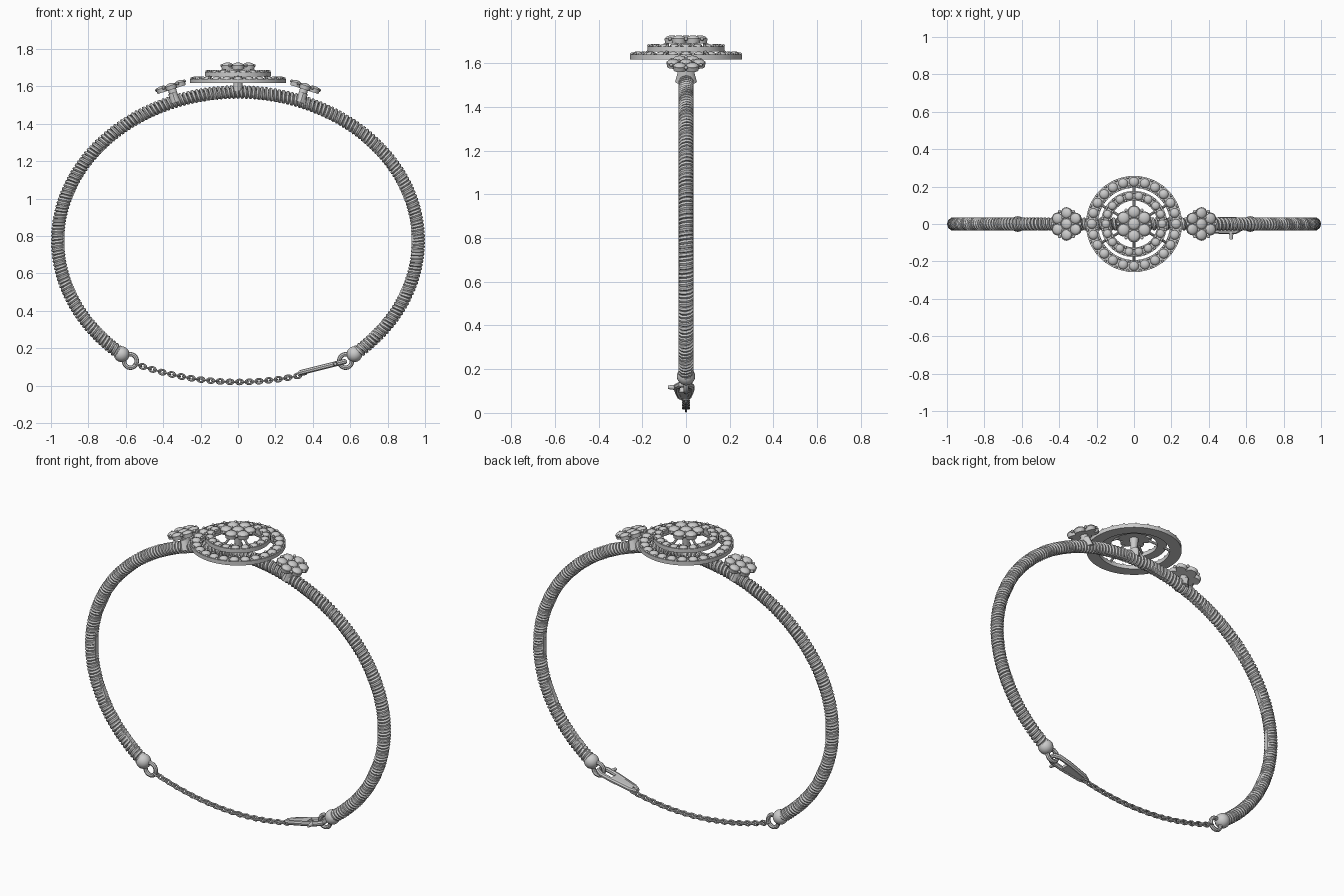
import bpy, bmesh
from math import sin, cos, pi, sqrt, atan2, radians
from mathutils import Matrix, Vector

if "Cube" in bpy.data.objects:
    bpy.data.objects.remove(bpy.data.objects["Cube"])

A, B, CZ = 0.964, 0.795, 0.775          # ellipse of the band


def finish(name, bm):
    bmesh.ops.recalc_face_normals(bm, faces=bm.faces)
    me = bpy.data.meshes.new(name)
    bm.to_mesh(me)
    bm.free()
    ob = bpy.data.objects.new(name, me)
    bpy.context.collection.objects.link(ob)
    shade(ob)
    return ob


def shade(ob):
    bpy.ops.object.select_all(action='DESELECT')
    ob.select_set(True)
    bpy.context.view_layer.objects.active = ob
    bpy.ops.object.shade_smooth_by_angle(angle=radians(40))


def wire(name, pts, radius, res=1, cyclic=False):
    cu = bpy.data.curves.new(name, 'CURVE')
    cu.dimensions = '3D'
    cu.bevel_depth, cu.bevel_resolution, cu.use_fill_caps = radius, res, True
    sp = cu.splines.new('POLY')
    sp.points.add(len(pts) - 1)
    for p, co in zip(sp.points, pts):
        p.co = (*co, 1)
    sp.use_cyclic_u = cyclic
    ob = bpy.data.objects.new(name, cu)
    bpy.context.collection.objects.link(ob)
    bpy.ops.object.select_all(action='DESELECT')
    ob.select_set(True)
    bpy.context.view_layer.objects.active = ob
    bpy.ops.object.convert(target='MESH')
    shade(bpy.context.view_layer.objects.active)


def revolve(bm, profile, n):
    """Closed profile of (radius, z) turned around z."""
    rows = [[bm.verts.new((r * cos(2*pi*i/n), r * sin(2*pi*i/n), z)) for r, z in profile]
            for i in range(n)]
    m = len(profile)
    for i in range(n):
        a, b = rows[i], rows[(i + 1) % n]
        for j in range(m):
            bm.faces.new((a[j], b[j], b[(j+1) % m], a[(j+1) % m]))
    return [v for r in rows for v in r]


def oval(bm, mat, lx, ly, r, n=16, m=8):
    """Oval wire loop lying in its local xy plane."""
    vs = revolve(bm, [(1 + r * cos(2*pi*j/m), r * sin(2*pi*j/m)) for j in range(m)], n)
    for v in vs:
        t = atan2(v.co.y, v.co.x)
        d = v.co.xy.length - 1
        v.co = mat @ Vector(((lx + d) * cos(t), (ly + d) * sin(t), v.co.z))


def ball(bm, loc, r, flat=1.0, u=10, v=6):
    bmesh.ops.create_uvsphere(bm, u_segments=u, v_segments=v, radius=r,
                              matrix=Matrix.Translation(loc) @ Matrix.Diagonal((1, 1, flat, 1)))


def cone(bm, loc, r1, r2, h, n=16, rot=Matrix(), scale=(1, 1, 1)):
    bmesh.ops.create_cone(bm, cap_ends=True, segments=n, radius1=r1, radius2=r2, depth=h,
                          matrix=Matrix.Translation(loc) @ rot @ Matrix.Diagonal((*scale, 1)))


def polar(r, a, z):
    return Vector((r * cos(a), r * sin(a), z))


def band_point(t):
    return Vector((A * cos(t), 0, CZ + B * sin(t)))


# band: coarse core wound with a fine wire
T0, T1 = radians(-50), radians(230)
wire("band_core", [band_point(T0 + (T1 - T0) * i / 14) for i in range(15)], 0.025)
turns, per = 205, 10
coil = []
for i in range(turns * per + 1):
    t = T0 + (T1 - T0) * i / (turns * per)
    p, n = band_point(t), Vector((cos(t) / A, 0, sin(t) / B)).normalized()
    w = 2 * pi * i / per
    coil.append(p + 0.0265 * (n * cos(w) + Vector((0, 1, 0)) * sin(w)))
wire("band_winding", coil, 0.0105)

# end caps and end rings
XZ = Matrix.Rotation(pi / 2, 4, 'X')
for s, side in ((-1, "left"), (1, "right")):
    bm = bmesh.new()
    ball(bm, (s * 0.622, 0, 0.168), 0.042, u=20, v=12)
    finish(side + "_end_cap", bm)
    bm = bmesh.new()
    oval(bm, Matrix.Translation((s * 0.575, 0, 0.132)) @ XZ, 0.034, 0.036, 0.012, 20)
    finish(side + "_end_ring", bm)

# hanging chain
bm = bmesh.new()
count = 35
for i in range(count):
    x = -0.535 + 0.88 * i / (count - 1)
    mat = (Matrix.Translation((x, 0, 0.02 + 0.32 * x * x))
           @ Matrix.Rotation(-atan2(0.64 * x, 1), 4, 'Y')
           @ Matrix.Rotation(pi / 2 * (i % 2), 4, 'X'))
    oval(bm, mat, 0.019, 0.0125, 0.0055, 12, 6)
finish("chain", bm)

# clasp: slim loop with solid tail and a trigger pin
tilt = Matrix.Translation((0.455, -0.008, 0.1)) @ Matrix.Rotation(radians(-14), 4, 'Y')
half = [(-0.125, 0.008), (-0.1, 0.02), (0.02, 0.033), (0.09, 0.033), (0.12, 0.018)]
outline = half + [(x, -y) for x, y in reversed(half)]
wire("clasp_loop", [tilt @ Vector((x, y, 0)) for x, y in outline], 0.014, 2, True)
bm = bmesh.new()
bmesh.ops.create_cube(bm, size=1, matrix=tilt @ Matrix.Translation((-0.04, 0, 0))
                      @ Matrix.Diagonal((0.13, 0.05, 0.022, 1)))
cone(bm, (0.52, -0.06, 0.117), 0.014, 0.008, 0.045, 10, XZ)
finish("clasp_body_and_trigger", bm)


# jewelled rings of the medallion
def gem_ring(name, ri, ro, z0, z1, n, gem):
    bm = bmesh.new()
    lip = 0.007
    revolve(bm, [(ri, z0), (ro, z0), (ro, z1), (ro - lip, z1), (ro - lip, z1 - lip),
                 (ri + lip, z1 - lip), (ri + lip, z1), (ri, z1)], 64)
    finish(name + "_setting", bm)
    bm = bmesh.new()
    mid = (ri + ro) / 2
    for i in range(n):
        a = 2 * pi * i / n
        ball(bm, polar(mid, a, z1 - 0.004), gem, 0.65, 12, 8)
        for r in (ri + 0.007, ro - 0.007):
            ball(bm, polar(r, a + pi / n, z1 + 0.002), 0.0075, 1, 8, 6)
    finish(name + "_gems", bm)


gem_ring("outer_ring", 0.193, 0.257, 1.618, 1.641, 24, 0.026)
gem_ring("middle_ring", 0.125, 0.177, 1.654, 1.678, 18, 0.0225)


# flower cluster: six petal cups around a middle cup, each with a domed gem
def flower(name, mat, R):
    bm, gems = bmesh.new(), bmesh.new()
    g = R * 0.355
    d = R - g
    cone(bm, (0, 0, -0.003), d, d, 0.016, 32)
    spots = [Vector((0, 0, 0))] + [polar(d, pi / 6 + i * pi / 3, 0) for i in range(6)]
    for i, p in enumerate(spots):
        cone(bm, p, g * 0.88, g, 0.022, 18)
        ball(gems, p + Vector((0, 0, 0.01)), g * 0.9, 0.5, 14, 8)
        if i:
            a = i * pi / 3
            ball(gems, polar(R * 0.86, a, 0.01), 0.009, 1, 8, 6)
            ball(gems, polar(R * 0.42, a, 0.013), 0.007, 1, 8, 6)
    finish(name + "_setting", bm).matrix_world = mat
    finish(name + "_gems", gems).matrix_world = mat


flower("centre_flower", Matrix.Translation((0, 0, 1.702)), 0.099)
for s, side in ((-1, "left"), (1, "right")):
    turn = Matrix.Rotation(s * radians(18), 4, 'Y')
    flower(side + "_flower", Matrix.Translation((s * 0.358, 0, 1.594)) @ turn, 0.09)
    # bracket joining the side flower to the band
    bm = bmesh.new()
    cone(bm, (s * 0.342, 0, 1.54), 0.05, 0.036, 0.055, 12, turn, (0.62, 1, 1))
    cone(bm, (s * 0.35, 0, 1.575), 0.022, 0.022, 0.04, 12, turn)
    finish(side + "_bracket", bm)

# spokes and central post holding the tiers
bm = bmesh.new()
for i in range(6):
    a = pi / 6 + i * pi / 3
    for r0, z0, r1, z1 in ((0.08, 1.692, 0.135, 1.668), (0.165, 1.657, 0.205, 1.634)):
        p, q = polar(r0, a, z0), polar(r1, a, z1)
        rot = (q - p).to_track_quat('Z', 'Y').to_matrix().to_4x4()
        cone(bm, (p + q) / 2, 0.007, 0.007, (q - p).length, 8, rot)
finish("medallion_spokes", bm)
bm = bmesh.new()
cone(bm, (0, 0, 1.60), 0.04, 0.034, 0.05, 12, scale=(0.7, 1, 1))
cone(bm, (0, 0, 1.655), 0.016, 0.026, 0.08, 12)
finish("medallion_post", bm)
